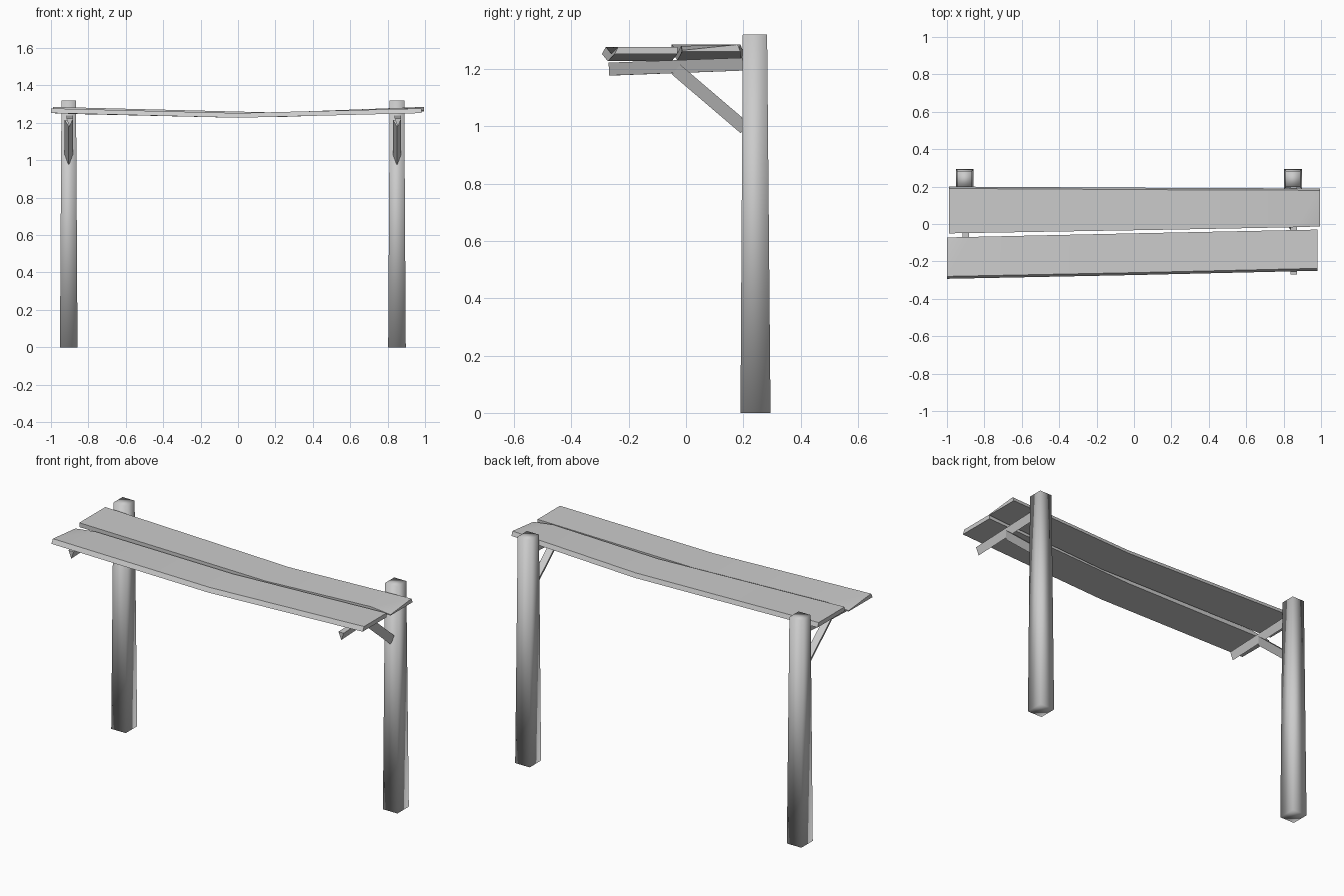
import bpy, bmesh
from math import radians
from mathutils import Vector

if "Cube" in bpy.data.objects:
    bpy.data.objects.remove(bpy.data.objects["Cube"])


def finish(name, bm, angle=None):
    bmesh.ops.recalc_face_normals(bm, faces=bm.faces)
    mesh = bpy.data.meshes.new(name)
    bm.to_mesh(mesh)
    bm.free()
    ob = bpy.data.objects.new(name, mesh)
    bpy.context.collection.objects.link(ob)
    bpy.ops.object.select_all(action='DESELECT')
    ob.select_set(True)
    bpy.context.view_layer.objects.active = ob
    if angle:
        bpy.ops.object.shade_smooth_by_angle(angle=radians(angle))
    else:
        bpy.ops.object.shade_smooth()
    return ob


def loft(name, rings, angle=None):
    """Skin closed rings of points and cap both ends."""
    bm = bmesh.new()
    vs = [[bm.verts.new(p) for p in r] for r in rings]
    n = len(vs[0])
    for a, b in zip(vs, vs[1:]):
        for i in range(n):
            bm.faces.new((a[i], a[(i + 1) % n], b[(i + 1) % n], b[i]))
    bm.faces.new(vs[0])
    bm.faces.new(vs[-1])
    return finish(name, bm, angle)


def square(x0, x1, y0, y1, z):
    return [(x0, y0, z), (x1, y0, z), (x1, y1, z), (x0, y1, z)]


def wedge_beam(name, x, start, end, width, depth):
    """Triangular beam in the YZ plane, flat on top with its ridge below."""
    s, e = (Vector((x, *p)) for p in (start, end))
    d = (e - s).normalized()
    down = Vector((1, 0, 0)).cross(d)
    if down.z > 0:
        down.negate()
    half = Vector((width / 2, 0, 0))
    return loft(name, [[p - half, p + half, p + down * depth] for p in (s, e)], 30)


def plank(name, outline, front_out, back_out, thick=0.025):
    """Sagging board from its top outline; each point is x, y, z, side, chipped."""
    bm = bmesh.new()
    top, bottom = [], []
    for x, y, z, side, chipped in outline:
        out = front_out if side < 0 else back_out
        top.append(bm.verts.new((x, y, z - (0.020 if chipped else 0))))
        bottom.append(bm.verts.new((x, y + side * out, z - thick)))
    n = len(top)
    for i in range(n):
        j = (i + 1) % n
        bm.faces.new((top[i], top[j], bottom[j], bottom[i]))
    # outline order: left front, mid front, [chip], right front, right back, mid back
    for ring in (top, bottom):
        lf, mf, cf, rf, rb, mb, lb = ring
        bm.faces.new((lf, mf, mb, lb))
        bm.faces.new((mf, cf, rb, mb))
        bm.faces.new((cf, rf, rb))
    return finish(name, bm, 40)


# Posts, arms and braces
for side, cx, tip in (("left", -0.905, -0.255), ("right", 0.85, -0.27)):
    loft(side + "_post", [
        square(cx - 0.047, cx + 0.047, 0.19, 0.295, 0),
        square(cx - 0.039, cx + 0.039, 0.198, 0.283, 1.32)])
    wedge_beam(side + "_arm", cx + 0.005, (0.22, 1.24), (tip, 1.222), 0.034, 0.045)
    wedge_beam(side + "_brace", cx, (0.22, 1.01), (-0.02, 1.215), 0.044, 0.045)

# Back board, chipped at its front right corner
plank("back_board", [
    (-0.99, -0.05, 1.285, -1, False), (0.2, -0.03, 1.255, -1, False),
    (0.87, -0.017, 1.28, -1, False), (0.995, -0.013, 1.285, -1, True),
    (0.995, 0.18, 1.285, 1, False), (0.2, 0.183, 1.255, 1, False),
    (-0.99, 0.19, 1.285, 1, False)], 0.0, 0.01)

# Front board, chipped at its back left corner
plank("front_board", [
    (0.98, -0.03, 1.277, 1, False), (0.0, -0.05, 1.252, 1, False),
    (-0.87, -0.069, 1.272, 1, False), (-1.0, -0.072, 1.277, 1, True),
    (-1.0, -0.28, 1.277, -1, False), (0.0, -0.26, 1.252, -1, False),
    (0.98, -0.237, 1.277, -1, False)], 0.013, 0.0)
